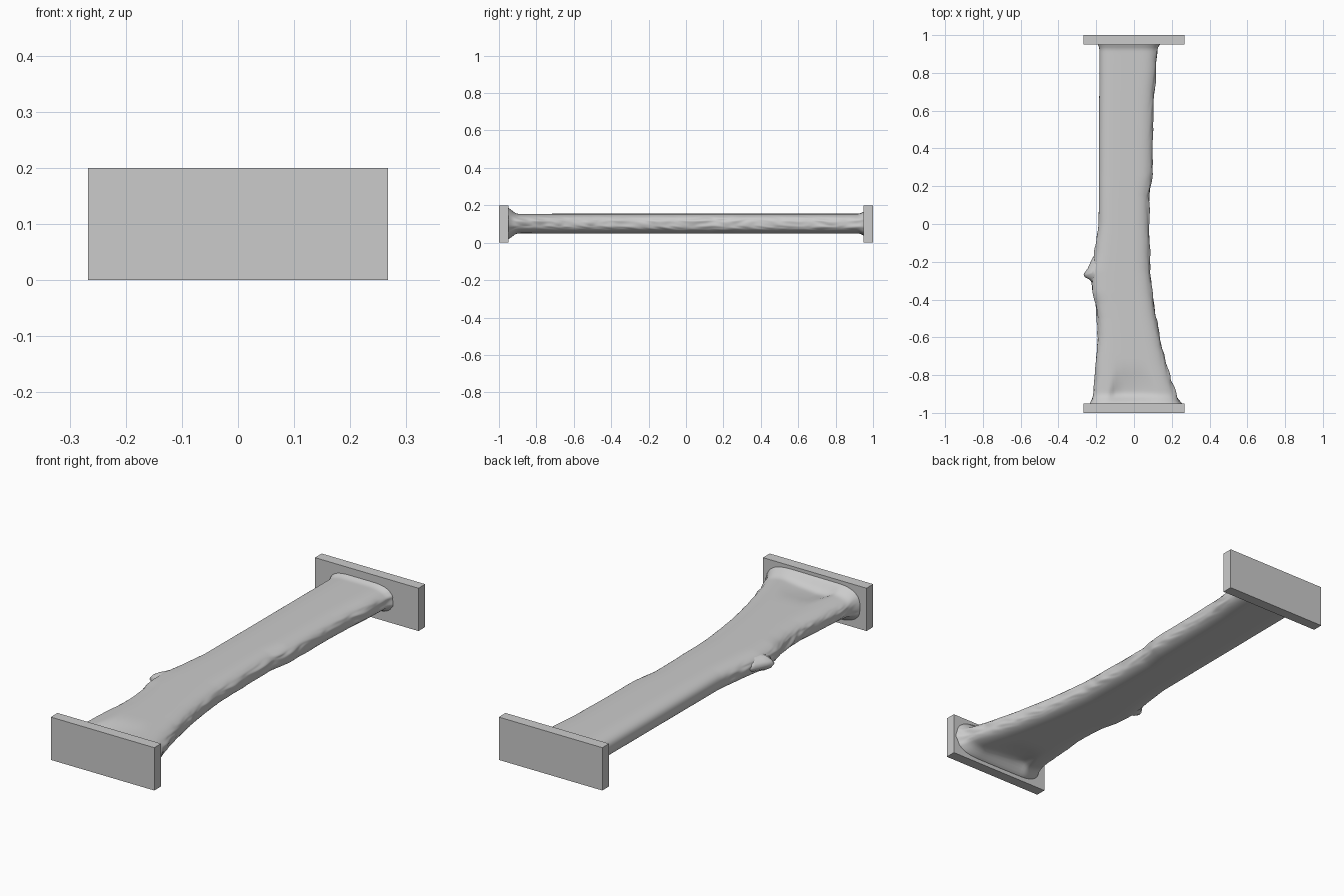
import bpy, bmesh, math
from mathutils import Vector, noise

cube = bpy.data.objects.get("Cube")
if cube:
    bpy.data.objects.remove(cube, do_unlink=True)

grey = bpy.data.materials.new("stone_grey")
grey.use_nodes = True
COLOR = (0.6, 0.6, 0.6, 1)
grey.diffuse_color = COLOR
grey.node_tree.nodes["Principled BSDF"].inputs["Base Color"].default_value = COLOR


def add_object(name, bm, smooth=False):
    bmesh.ops.recalc_face_normals(bm, faces=bm.faces)
    mesh = bpy.data.meshes.new(name)
    bm.to_mesh(mesh)
    bm.free()
    mesh.materials.append(grey)
    mesh.shade_flat()
    if smooth:
        mesh.shade_smooth()
    obj = bpy.data.objects.new(name, mesh)
    bpy.context.collection.objects.link(obj)
    return obj


def add_plate(name, y):
    bm = bmesh.new()
    bmesh.ops.create_cube(bm, size=1)
    bmesh.ops.scale(bm, vec=(0.535, 0.05, 0.2), verts=bm.verts)
    bmesh.ops.translate(bm, vec=(0, y, 0.1), verts=bm.verts)
    add_object(name, bm)


def lerp(keys, y):
    for (a, va), (b, vb) in zip(keys, keys[1:]):
        if y <= b:
            return va + (vb - va) * max(0, (y - a) / (b - a))
    return keys[-1][1]


def ramp(a, b, v):
    t = min(1, max(0, (v - a) / (b - a)))
    return t * t * (3 - 2 * t)


# Outline of the trunk: x of each edge along y
RIGHT = [(-0.96, -0.24), (-0.93, -0.22), (-0.88, -0.212), (-0.8, -0.205), (-0.7, -0.198),
         (-0.6, -0.188), (-0.5, -0.19), (-0.42, -0.2), (-0.36, -0.217), (-0.25, -0.222),
         (-0.15, -0.205), (0, -0.187), (0.93, -0.183), (0.96, -0.195)]
LEFT = [(-0.96, 0.255), (-0.93, 0.228), (-0.85, 0.2), (-0.75, 0.17), (-0.65, 0.145),
        (-0.5, 0.115), (-0.4, 0.1), (-0.25, 0.083), (0, 0.077), (0.15, 0.077),
        (0.25, 0.095), (0.6, 0.1), (0.7, 0.105), (0.8, 0.115), (0.93, 0.12), (0.96, 0.14)]


def trunk_point(angle, y):
    c, s = math.cos(angle), math.sin(angle)
    lo, hi = lerp(RIGHT, y), lerp(LEFT, y)
    mid, half = (lo + hi) / 2, (hi - lo) / 2
    # rounded slab section: straight middle with round ends
    r = 0.05
    px = math.copysign(abs(c) ** 0.25, c)
    flat = half - r
    x = mid + flat * px + r * c
    z = 0.053 * math.copysign(abs(s) ** 0.75, s)
    # flare into the end plates
    front, back = 1 - ramp(-0.955, -0.89, y), ramp(0.925, 0.957, y)
    z *= 1 + 0.62 * front ** 1.5 + 0.25 * back
    # hollow between the two roots at the front
    t = ramp(-0.66, -0.9, y)
    left_wall = -0.05 + 0.28 * (y + 0.67)
    hollow = ramp(left_wall - 0.02, left_wall + 0.02, x) * (1 - ramp(0.0, 0.03 + 0.1 * t, x))
    z *= 1 - 0.38 * t * hollow * (1 - front)
    # knobbly sides, smooth on the rear right
    side = abs(c) ** 6
    rough = 1 if c > 0 else 1 - ramp(-0.15, 0.05, y)
    bump = noise.noise(Vector((c * 2, y * 11 + s, s * 2.5))) * 0.013
    bump += noise.noise(Vector((c, y * 24 + 3 * s, s * 3))) * 0.007 * (1 - ramp(-0.6, -0.2, y))
    x += math.copysign(bump * side * rough, c)
    return x, y, 0.102 + z


# Trunk lofted through many rings
bm = bmesh.new()
SIDES, RINGS = 96, 180
rings = []
for i in range(RINGS + 1):
    y = -0.957 + 1.914 * i / RINGS
    rings.append([bm.verts.new(trunk_point(math.tau * (j + 0.5) / SIDES, y)) for j in range(SIDES)])
for a, b in zip(rings, rings[1:]):
    for j in range(SIDES):
        k = (j + 1) % SIDES
        bm.faces.new((a[j], a[k], b[k], b[j]))
bm.faces.new(rings[0])
bm.faces.new(rings[-1])
for _ in range(2):
    bmesh.ops.smooth_vert(bm, verts=[v for r in rings[1:-1] for v in r], factor=0.5,
                          use_axis_x=True, use_axis_y=True, use_axis_z=True)
add_object("trunk", bm, smooth=True)

# Broken twig stub on the right edge
bm = bmesh.new()
outline = [(-0.19, -0.13), (-0.225, -0.19), (-0.245, -0.235), (-0.267, -0.265),
           (-0.262, -0.28), (-0.235, -0.295), (-0.215, -0.32), (-0.19, -0.34)]
layers = []
for z, f in ((0.07, 0.45), (0.088, 0.85), (0.105, 1.0), (0.12, 0.85), (0.138, 0.45)):
    layers.append([bm.verts.new((-0.19 + (x + 0.19) * f, -0.25 + (y + 0.25) * f, z)) for x, y in outline])
for a, b in zip(layers, layers[1:]):
    for j in range(len(a)):
        k = (j + 1) % len(a)
        bm.faces.new((a[j], a[k], b[k], b[j]))
bm.faces.new(layers[0])
bm.faces.new(layers[-1])
add_object("twig_stub", bm, smooth=True)

# End plates
add_plate("front_plate", -0.975)
add_plate("back_plate", 0.975)
